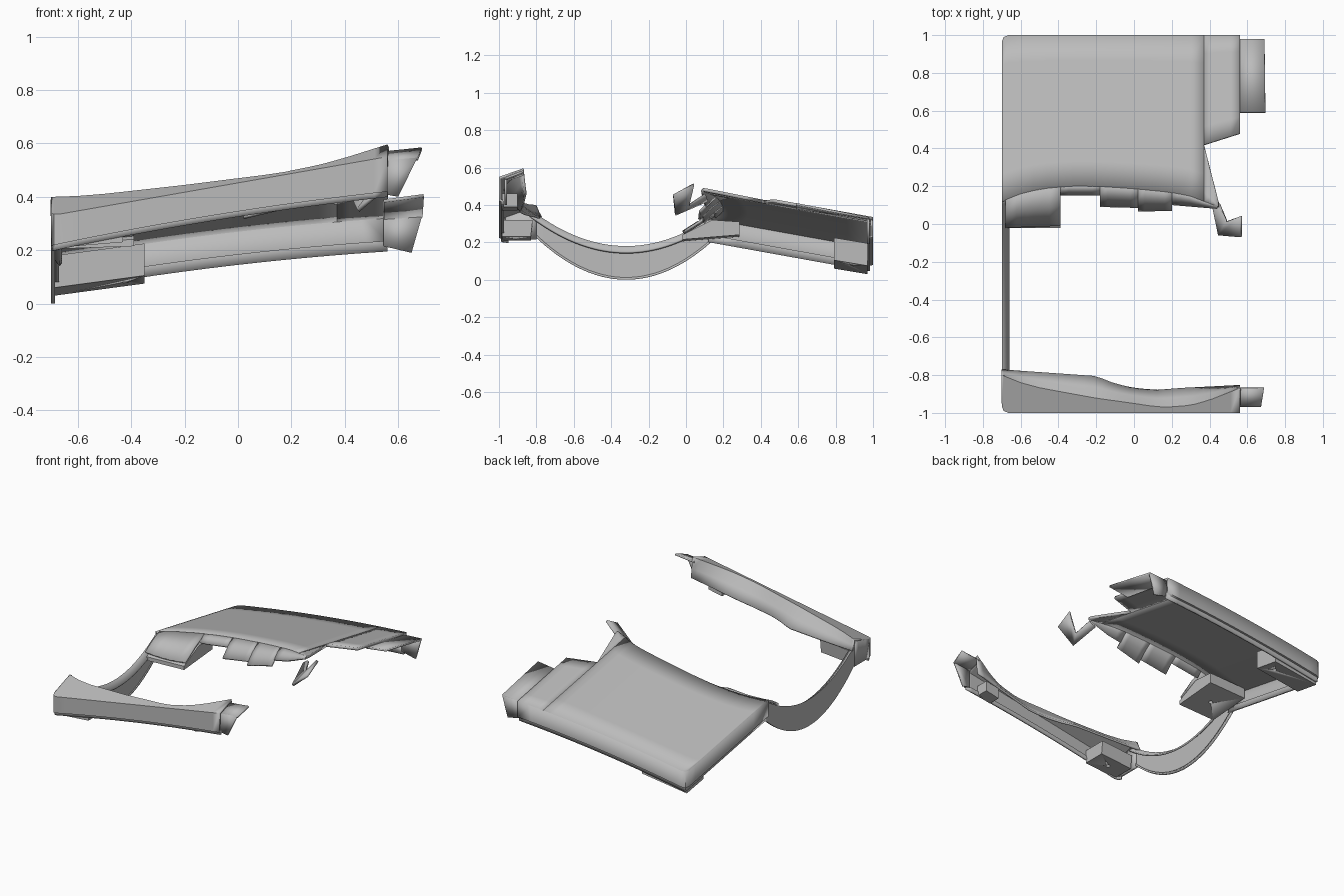
import bpy
import bmesh
from mathutils import Vector

if "Cube" in bpy.data.objects:
    bpy.data.objects.remove(bpy.data.objects["Cube"], do_unlink=True)

GREY = bpy.data.materials.new("trim_grey")
GREY.use_nodes = True
GREY.diffuse_color = (0.5, 0.5, 0.5, 1)
GREY.node_tree.nodes["Principled BSDF"].inputs["Base Color"].default_value = (0.5, 0.5, 0.5, 1)


def add_object(name, bm):
    mesh = bpy.data.meshes.new(name)
    bm.to_mesh(mesh)
    bm.free()
    mesh.materials.append(GREY)
    ob = bpy.data.objects.new(name, mesh)
    bpy.context.collection.objects.link(ob)
    bpy.ops.object.select_all(action='DESELECT')
    ob.select_set(True)
    bpy.context.view_layer.objects.active = ob
    bpy.ops.object.shade_smooth_by_angle(angle=0.5)
    return ob


def loft(name, rows, thickness=0.018):
    """Sheet through rows of points, thickened inward."""
    bm = bmesh.new()
    grid = [[bm.verts.new(p) for p in row] for row in rows]
    for a, b in zip(grid, grid[1:]):
        for j in range(len(a) - 1):
            bm.faces.new((a[j], b[j], b[j + 1], a[j + 1]))
    bmesh.ops.remove_doubles(bm, verts=bm.verts, dist=0.0002)
    ob = add_object(name, bm)
    solid = ob.modifiers.new("thickness", 'SOLIDIFY')
    solid.thickness = thickness
    solid.offset = -1
    return ob


def prism(name, profile, x0, x1, rise=0.0):
    """Solid with a (y, z) profile, running along x and climbing by rise."""
    bm = bmesh.new()
    ends = [[bm.verts.new((x, y, z + dz)) for y, z in profile] for x, dz in ((x0, 0), (x1, rise))]
    for end in ends:
        bm.faces.new(end)
    n = len(profile)
    for i in range(n):
        k = (i + 1) % n
        bm.faces.new((ends[0][i], ends[0][k], ends[1][k], ends[1][i]))
    bmesh.ops.recalc_face_normals(bm, faces=bm.faces)
    return add_object(name, bm)


def screw_hole(ob, x, y, z):
    bm = bmesh.new()
    bmesh.ops.create_cone(bm, cap_ends=True, segments=16, radius1=0.013, radius2=0.013, depth=0.1)
    bmesh.ops.translate(bm, verts=bm.verts, vec=Vector((x, y, z)))
    cutter = add_object(ob.name + "_hole_cutter", bm)
    cutter.hide_render = True
    cutter.hide_set(True)
    cut = ob.modifiers.new("screw_hole", 'BOOLEAN')
    cut.operation = 'DIFFERENCE'
    cut.object = cutter


def interp(table, x):
    for (x0, y0), (x1, y1) in zip(table, table[1:]):
        if x <= x1:
            return y0 + (y1 - y0) * (x - x0) / (x1 - x0)
    return table[-1][1]


def span(a, b, n):
    return [a + (b - a) * i / n for i in range(n + 1)]


# Shape rules of the large panel
FRONT = [(-.7, .12), (-.6, .16), (-.5, .185), (-.35, .2), (-.2, .2), (0, .187),
         (.2, .167), (.3, .147), (.37, .12), (.45, .09)]
CORNER = [(-.7, .965), (-.69, .99), (-.665, 1), (.56, 1)]


def base_z(x):
    return .145 + .115 * x - .045 * x * x


def panel_z(x, y):
    return base_z(x) + .14 + .18 * (1 - y)


def panel_row(x, y0, y1):
    return [(x, y, panel_z(x, y)) for y in span(y0, y1, 6)]


# Large panel top, with the notch on its left side
xs = [-.7, -.69, -.665] + span(-.6, .37, 14)
loft("panel_top", [panel_row(x, interp(FRONT, x), interp(CORNER, x)) for x in xs])
loft("panel_top_back", [panel_row(x, .42 + .316 * (x - .37), 1) for x in span(.37, .56, 4)])
loft("panel_top_point", [panel_row(x, interp(FRONT, x), .42 - 3.9 * (x - .37)) for x in span(.37, .448, 3)])

# Panel side and back wall, with a recessed lower edge
path = [(-.7, y) for y in span(.12, .9, 5)] + CORNER[:3] + [(x, 1) for x in span(-.6, .56, 12)]
wall = []
for x, y in path:
    z = panel_z(x, y)
    xi, yi = max(x, -.685), min(y, .985)
    wall.append([(x, y, z), (x, y, z - .11), (xi, yi, z - .11), (xi, yi, z - .14)])
loft("panel_wall", wall, 0.014)

# Stepped lip falling from the front edge of the panel
STEPS = [(-.68, -.39, -.02, -.01), (-.39, -.18, .15, .15), (-.18, .02, .09, .085),
         (.02, .2, .065, .07), (.2, .44, .1, .08)]
for i, (x0, x1, y0, y1) in enumerate(STEPS):
    rows = []
    for t in span(0, 1, 5):
        x, y = x0 + (x1 - x0) * t, y0 + (y1 - y0) * t
        e = interp(FRONT, x)
        z = panel_z(x, e)
        slope = .55 if i == 0 else .9
        rows.append([(x, y, z - slope * (e - y)), (x, (y + e) / 2, z - slope * .42 * (e - y)), (x, e, z)])
    loft(f"panel_lip_{i + 1}", rows, 0.014)

# Bent hook at the end of the lip
loft("lip_hook", [[(.41, .11, .43), (.45, .1, .46)], [(.445, -.06, .355), (.485, .01, .4)],
                  [(.56, -.07, .455), (.56, .04, .515)]], 0.016)

# Back connecting tab
loft("back_tab_top", [[(.545, .59, .39), (.545, .98, .325)], [(.695, .59, .41), (.69, .98, .335)]], 0.012)
loft("back_tab_wall", [[(.545, .98, .325), (.545, .98, .215)], [(.69, .98, .33), (.65, .98, .19)]], 0.012)

# Screw brackets under the panel
bracket = prism("panel_front_bracket", [(-.02, .205), (-.02, .23), (.14, .31), (.285, .3), (.285, .23)], -.67, -.39, .01)
screw_hole(bracket, -.53, .12, .21)
foot = prism("panel_back_foot", [(.79, .06), (.79, .18), (.97, .15), (.97, .03)], -.685, -.35, .045)
screw_hole(foot, -.42, .88, .06)

# Arched band on the right side: outer plate and sloping rim
arch = []
for y in span(-.83, .14, 28):
    d = (y + .32) ** 2
    top, low = .18 + .75 * d, .97 * d
    arch.append([(-.66, y, top - .03), (-.7, y, top), (-.7, y, low), (-.685, y, low - .0)])
loft("side_arch", [[p for p in row] for row in arch][::1], 0.012)

# Front rail: outer wall, sloping top, inner face
CREASE = [(-.7, -.8), (-.6, -.84), (-.5, -.867), (-.35, -.895), (-.2, -.922), (0, -.95), (.1, -.965),
          (.17, -.97), (.3, -.96), (.4, -.932), (.56, -.868)]
INNER = [(-.7, -.77), (-.2, -.805), (-.1, -.845), (0, -.868), (.12, -.878), (.25, -.868), (.56, -.852)]
INNER_Z = [(-.7, .335), (-.2, .345), (.1, .37), (.56, .46)]
NOSE = [(-.7, -.965), (-.69, -.99), (-.665, -1), (.56, -1)]


def rail_top(x, y):
    return .452 + .175 * x + .35 * (y + 1)


def rail_low(x):
    return .345 + .155 * x - .04 * x * x


rail = []
for x in [-.7, -.69, -.665] + span(-.6, .56, 24):
    f, c, n = interp(NOSE, x), interp(CREASE, x), interp(INNER, x)
    low, top, zc, zi = rail_low(x), rail_top(x, f), rail_top(x, c), interp(INNER_Z, x)
    rail.append([(x, f + .012, low - .02), (x, f + .012, low), (x, f, low), (x, f, top), (x, c, zc),
                 (x, (c + n) / 2, zc * .45 + zi * .55), (x, n, zi)])
loft("front_rail", rail, 0.014)
loft("front_rail_end", [[(-.7, y, rail_top(-.7, y)), (-.7, y, .215)] for y in span(-.965, -.8, 4)])

# Rail brackets and connecting tab
bracket = prism("rail_bracket", [(-.985, .21), (-.83, .21), (-.82, .3), (-.985, .3)], -.67, -.43, .02)
screw_hole(bracket, -.55, -.91, .22)
prism("rail_end_bracket", [(-.985, .37), (-.9, .37), (-.9, .44), (-.985, .44)], .36, .46, .02)
loft("rail_tab_top", [[(.545, -.97, .535), (.545, -.87, .57)], [(.672, -.97, .547), (.688, -.87, .585)]], 0.012)
loft("rail_tab_wall", [[(.545, -.97, .41), (.545, -.97, .535)], [(.6, -.97, .4), (.672, -.97, .547)]], 0.012)
